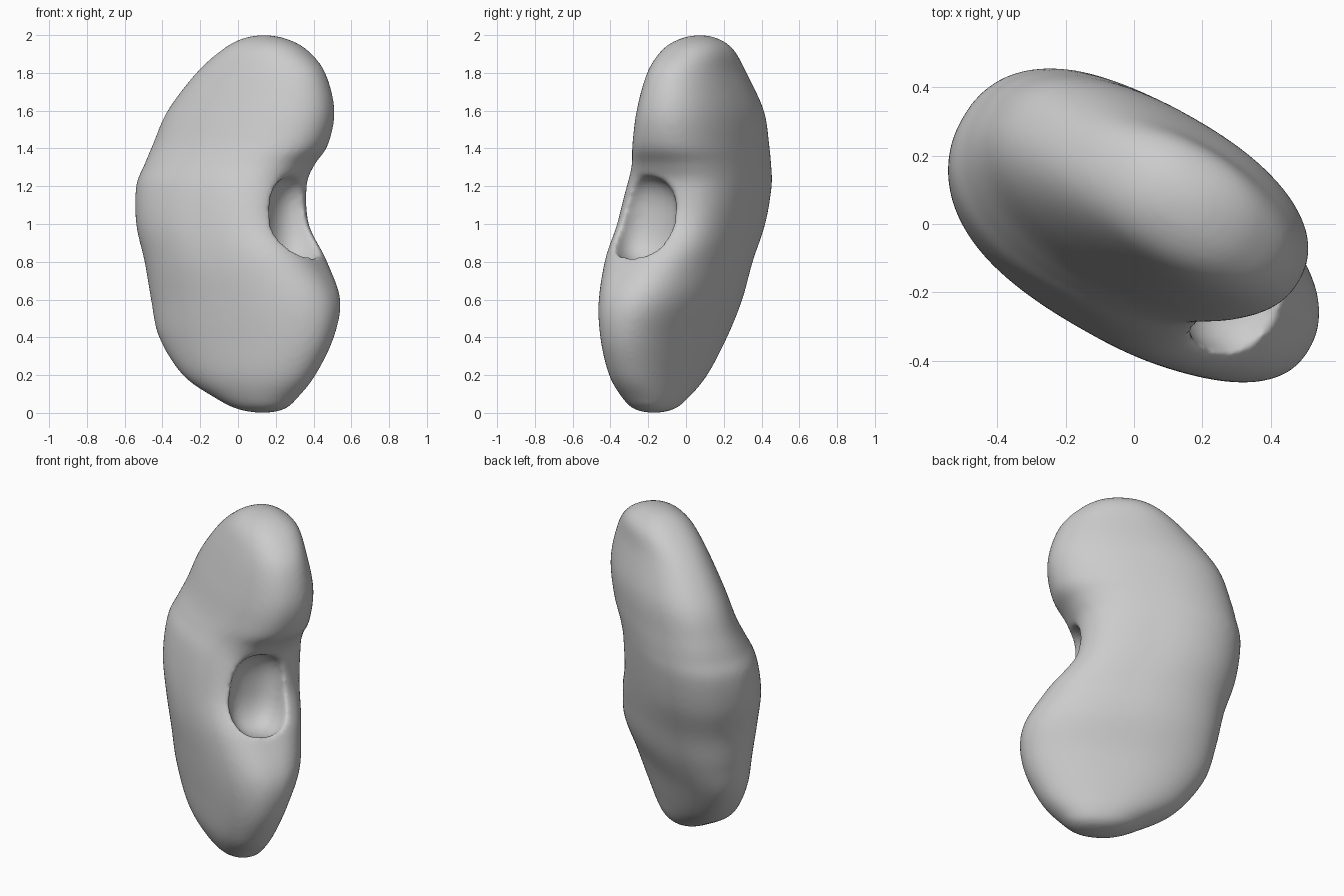
import bpy, bmesh, math
from mathutils import Vector, Matrix

cube = bpy.data.objects.get("Cube")
if cube:
    bpy.data.objects.remove(cube)

# The organ is broad along one turned axis and thin along the other
TURN = Matrix.Rotation(math.radians(-30), 4, 'Z')
SIDES, STEPS, POWER = 64, 8, 2.25

# Slices: height, centre along broad axis, centre along thin axis, half width, half thickness
SLICES = [
    (0, .2, -.08, 0, 0),
    (.02, .19, -.085, .13, .09),
    (.08, .165, -.092, .235, .14),
    (.2, .125, -.098, .385, .185),
    (.4, .098, -.08, .51, .23),
    (.6, .075, -.05, .545, .28),
    (.8, 0, -.035, .51, .308),
    (1, -.105, -.01, .465, .32),
    (1.2, -.125, .022, .465, .315),
    (1.31, -.088, .05, .475, .297),
    (1.42, -.03, .075, .5, .278),
    (1.6, .022, .1, .48, .252),
    (1.8, .076, .11, .37, .2),
    (1.92, .09, .125, .24, .162),
    (1.98, .085, .13, .125, .09),
    (2, .08, .134, 0, 0),
]


def spline(p0, p1, p2, p3, t):
    """Smooth value between p1 and p2."""
    return p1 + .5 * t * (p2 - p0 + t * (2*p0 - 5*p1 + 4*p2 - p3 + t * (3*(p1 - p2) + p3 - p0)))


def signed_power(value, power):
    return math.copysign(abs(value) ** power, value)


def mirrored_end(inner):
    """Slice beyond a pole, so the end closes as a round cap."""
    return inner[:3] + (-inner[3], -inner[4])


def add_object(name, bm):
    mesh = bpy.data.meshes.new(name)
    bm.to_mesh(mesh)
    bm.free()
    obj = bpy.data.objects.new(name, mesh)
    bpy.context.collection.objects.link(obj)
    return obj


# Body: rounded slices lofted from the lower pole to the upper pole
padded = [mirrored_end(SLICES[1])] + SLICES + [mirrored_end(SLICES[-2])]
bm = bmesh.new()
rings = []
for i in range(len(SLICES) - 1):
    for s in range(STEPS):
        if i == 0 and s == 0:
            continue
        z, u, v, a, b = (spline(*vals, s / STEPS) for vals in zip(*padded[i:i + 4]))
        # The concave side is blunter around the hollow
        blunt = POWER + .9 * math.exp(-((z - 1.03) / .25) ** 2)
        ring = []
        for k in range(SIDES):
            ang = math.tau * k / SIDES
            power = 2 / (blunt if math.cos(ang) > 0 else POWER)
            p = Vector((u + a * signed_power(math.cos(ang), power),
                        v + b * signed_power(math.sin(ang), power), z))
            ring.append(bm.verts.new(TURN @ p))
        rings.append(ring)
for low, high in zip(rings, rings[1:]):
    for k in range(SIDES):
        n = (k + 1) % SIDES
        bm.faces.new((low[k], low[n], high[n], high[k]))
for ring, end in ((rings[0][::-1], SLICES[0]), (rings[-1], SLICES[-1])):
    pole = bm.verts.new(TURN @ Vector((end[1], end[2], end[0])))
    for k in range(SIDES):
        bm.faces.new((ring[k], ring[(k + 1) % SIDES], pole))
bmesh.ops.recalc_face_normals(bm, faces=bm.faces)
body = add_object("kidney_body", bm)

# Hollow on the concave side: a squarish, slightly leaning pocket between the lobes
bm = bmesh.new()
bmesh.ops.create_icosphere(bm, subdivisions=4, radius=1)
for vert in bm.verts:
    vert.co = [signed_power(c, .8) for c in vert.co]
lean = Matrix.Rotation(math.radians(-8), 4, 'X')
place = TURN @ Matrix.Translation((.38, -.04, 1.02)) @ lean @ Matrix.Diagonal((.16, .165, .235, 1))
bmesh.ops.transform(bm, matrix=place, verts=bm.verts)
hollow = add_object("hollow_cutter", bm)
hollow.hide_render = True

cut = body.modifiers.new("hollow", 'BOOLEAN')
cut.operation, cut.object, cut.solver = 'DIFFERENCE', hollow, 'EXACT'
skin = body.modifiers.new("skin", 'REMESH')
skin.mode, skin.voxel_size = 'VOXEL', .014
soft = body.modifiers.new("soft", 'SMOOTH')
soft.factor, soft.iterations = .5, 14

bpy.context.view_layer.objects.active = body
body.select_set(True)
for name in ("hollow", "skin", "soft"):
    bpy.ops.object.modifier_apply(modifier=name)
bpy.data.objects.remove(hollow)

# Plain grey surface
grey = bpy.data.materials.new("light_grey")
grey.use_nodes = True
colour = (.6, .6, .6, 1)
grey.diffuse_color = colour
grey.node_tree.nodes["Principled BSDF"].inputs["Base Color"].default_value = colour
body.data.materials.clear()
body.data.materials.append(grey)
bpy.ops.object.shade_smooth_by_angle(angle=math.radians(60))
